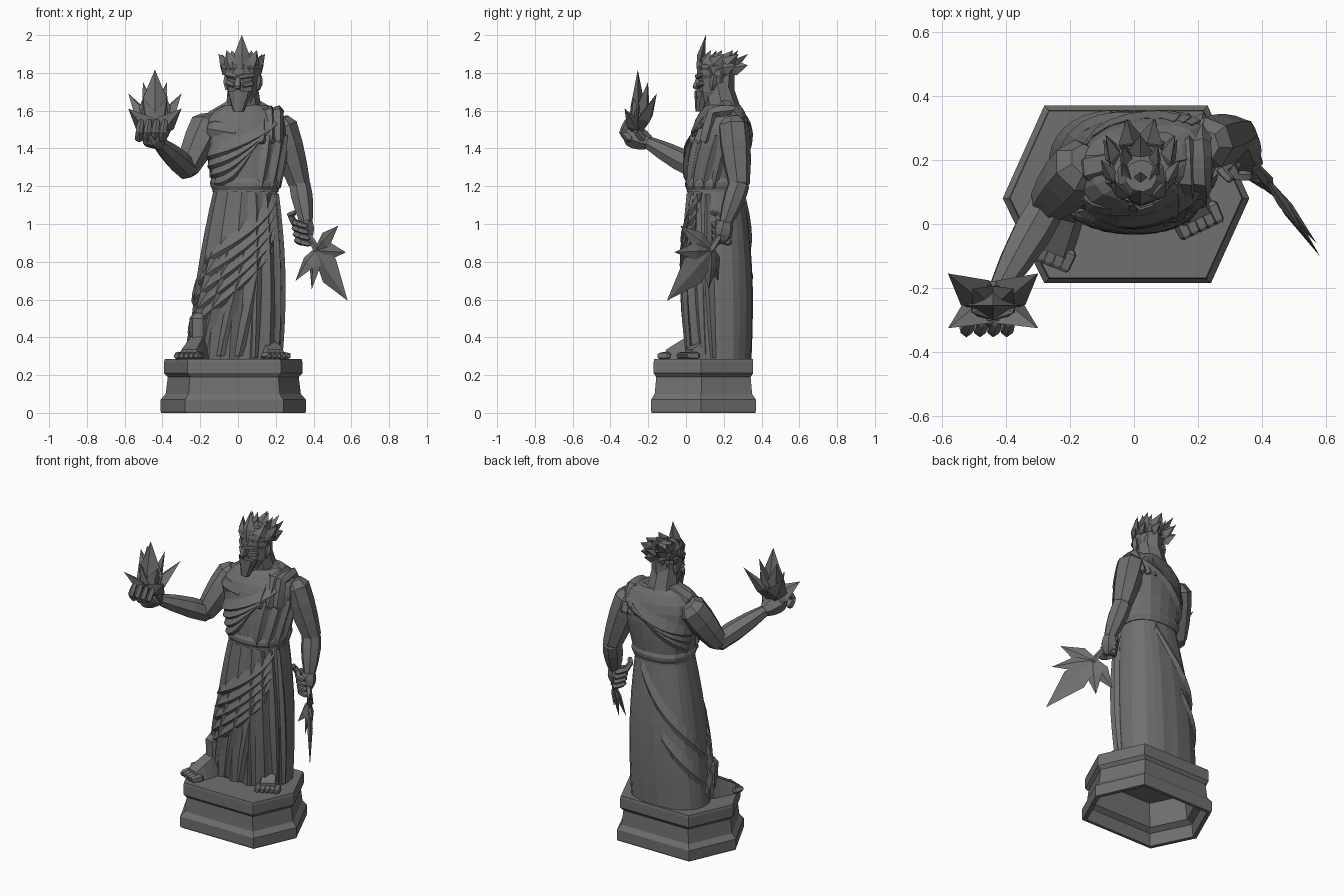
import bpy, bmesh
from math import sin, cos, pi, radians
from mathutils import Vector, Matrix

if "Cube" in bpy.data.objects:
    bpy.data.objects.remove(bpy.data.objects["Cube"])

stone = bpy.data.materials.new("dark_grey_stone")
stone.use_nodes = True
grey = (.16, .16, .16, 1)
stone.diffuse_color = grey
stone.node_tree.nodes["Principled BSDF"].inputs["Base Color"].default_value = grey


def build(name, rings):
    """Skin a list of equal-length rings of points into one flat-shaded object."""
    mesh_builder = bmesh.new()
    rows = [[mesh_builder.verts.new(point) for point in ring] for ring in rings]
    count = len(rows[0])
    for lower, upper in zip(rows, rows[1:]):
        for i in range(count):
            j = (i + 1) % count
            mesh_builder.faces.new((lower[i], lower[j], upper[j], upper[i]))
    mesh_builder.faces.new(rows[0][::-1])
    mesh_builder.faces.new(rows[-1])
    bmesh.ops.recalc_face_normals(mesh_builder, faces=mesh_builder.faces)
    mesh = bpy.data.meshes.new(name)
    mesh_builder.to_mesh(mesh)
    mesh_builder.free()
    mesh.materials.append(stone)
    part = bpy.data.objects.new(name, mesh)
    bpy.context.collection.objects.link(part)
    return part


def limb(name, joints, start_radius, end_radius, swell=0, sides=6):
    """Faceted tube through the joints; each stretch swells like a muscle."""
    joints = [Vector(joint) for joint in joints]
    path = []
    for k, (a, b) in enumerate(zip(joints, joints[1:])):
        for step in range(3):
            s = step / 3
            along = (k + s) / (len(joints) - 1)
            radius = start_radius + along * (end_radius - start_radius)
            path.append((a.lerp(b, s), radius * (1 + swell * sin(pi * s))))
    path.append((joints[-1], end_radius))
    # Rounded tips
    first = (joints[0] - joints[1]).normalized() * start_radius / 2
    last = (joints[-1] - joints[-2]).normalized() * end_radius / 2
    path = [(joints[0] + first, start_radius * .6)] + path + [(joints[-1] + last, end_radius * .6)]
    rings, across = [], first.orthogonal()
    for i, (centre, radius) in enumerate(path):
        tangent = (path[min(i + 1, len(path) - 1)][0] - path[max(i - 1, 0)][0]).normalized()
        across = (across - tangent * across.dot(tangent)).normalized()
        other = tangent.cross(across)
        turns = [2 * pi * k / sides for k in range(sides)]
        rings.append([centre + radius * (across * cos(turn) + other * sin(turn)) for turn in turns])
    return build(name, rings)


def leaf(name, base, tip, width, thick, facing):
    """Pointed blade with a diamond section; facing is the flat side's normal."""
    base, tip = Vector(base), Vector(tip)
    tangent = (tip - base).normalized()
    across = tangent.cross(Vector(facing)).normalized() * width
    normal = across.cross(tangent).normalized() * thick
    rings = []
    for along, size in ((0, .5), (.4, 1), (1, .01)):
        centre = base.lerp(tip, along)
        rings.append([centre + way * size for way in (across, normal, -across, -normal)])
    return build(name, rings)


def skirt(z):
    """Centre, half sizes and twist of the skirt at a height."""
    t = (z - .28) / .92
    return .06 * t - .02, .18 - .02 * t, .245 - .08 * t * t, .165 + .025 * sin(pi * t) - .02 * t, 0


def torso(z):
    """Centre, half sizes and twist of the torso at a height."""
    t = max(0, min(1, (z - 1.2) / .43))
    return (.04, .16 + .035 * t, (.175 + .07 * t) * (1 - .55 * t ** 8),
            (.155 + .02 * t) * (1 - t ** 4 / 2), .2 * t)


def on_body(outline, angle, z, out=0):
    """Point on the body at an angle in degrees; -90 is the front."""
    x, y, half_width, half_depth, twist = outline(z)
    c, s = cos(radians(angle)), sin(radians(angle))
    square = (abs(c) ** 2.5 + abs(s) ** 2.5) ** -.4
    sideways = (half_width * square + out) * c
    return Vector((x + sideways, y + (half_depth * square + out) * s + twist * sideways, z))


def fold(name, outline, start, end, spread, rise, high, sag=0):
    """Cloth ridge following the body between two (angle, height) ends."""
    rings = []
    for step in range(10):
        t = step / 9
        angle = start[0] + t * (end[0] - start[0])
        z = start[1] + t * (end[1] - start[1]) + sag * sin(pi * t)
        size = .6 + .4 * sin(pi * t)
        rings.append([on_body(outline, angle - spread * size, z - rise * size),
                      on_body(outline, angle, z - rise * size * .4, high * size),
                      on_body(outline, angle + spread * size, z + rise * size),
                      on_body(outline, angle, z, -.02)])
    return build(name, rings)


def oval(centre_y, z, half_width, half_depth, sides=10):
    """Level ring with a flat front edge."""
    turns = [2 * pi * (k + .5) / sides - pi / 2 for k in range(sides)]
    return [(half_width * cos(a), centre_y + half_depth * sin(a), z) for a in turns]


# Hollow six-sided pedestal, from the inner ceiling round the rim to the top
corners = [(-.28, .37), (.23, .37), (.36, .08), (.24, -.185), (-.28, -.185), (-.41, .08)]
middle = Vector((-.025, .09))
steps = [(.75, .25), (.8, .1), (.9, .08), (.92, 0), (.99, 0), (1, .01), (1, .07),
         (.93, .1), (.9, .19), (.95, .21), (.95, .27), (.94, .285)]
build("pedestal", [[(*middle.lerp(Vector(corner), scale), z) for corner in corners] for scale, z in steps])

# Skirt with pleats that deepen toward the hem in front
rings = []
for level in range(8):
    z = 1.2 - level * .132
    ring = []
    for k in range(30):
        angle = k * 12
        depth = max(.15, -sin(radians(angle))) * (.005 + .001 * level)
        ring.append(on_body(skirt, angle, z, depth * (-1) ** k))
    rings.append(ring)
build("skirt", rings)

# Broad diagonal swags falling from the left hip to the right shin
for k in range(5):
    fold(f"diagonal_fold_{k}", skirt, (-30 - 4 * k, 1.15 - k * .07), (-140 - k * 9, .82 - k * .11),
         3, .06, .024, -.02)

# Hanging pleats on the left leg, then hem pleats on the right
for k in range(4):
    fold(f"hanging_fold_{k}", skirt, (-18 * k - 18, 1.16), (-18 * k - 12, .29), 8, 0, .02)
    fold(f"hem_fold_{k}", skirt, (-22 * k - 65, .85), (-22 * k - 85, .3), 8, 0, .022)

# Wrapped edge rounding the back
for k in range(2):
    fold(f"back_wrap_{k}", skirt, (70 + 40 * k, 1.14 - .4 * k), (185, .6 - .18 * k), 3, .05, .018, -.03)

# Torso and waist roll
heights = [1.17, 1.22, 1.32, 1.42, 1.5, 1.55, 1.6, 1.63]
build("torso", [[on_body(torso, k * 20, z) for k in range(18)] for z in heights])
build("waist_roll", [[on_body(torso, k * 20, 1.18 + level * .02, .012 * sin(pi * level / 3))
                      for k in range(18)] for level in range(4)])

# Bare chest and neck muscles
limb("right_chest", [(-.13, .1, 1.5), (-.01, .085, 1.48)], .06, .06, .1, 8)
for side in (-1, 1):
    name = "left" if side > 0 else "right"
    limb(f"{name}_neck_muscle", [(.03 + side * .04, .2, 1.63), (.03 + side * .16, .2 + side * .03, 1.55)], .045, .055)
limb("neck", [(.03, .195, 1.6), (.025, .165, 1.74)], .095, .078, 0, 8)

# Sash crossing chest and back, bunched over the left shoulder
for k in range(4):
    fold(f"chest_sash_{k}", torso, (-42 - 8 * k, 1.55 - .02 * k), (-172 + 9 * k, 1.36 - .045 * k),
         3, .045, .025, -.04 - .012 * k)
    fold(f"side_drape_{k}", torso, (20 * k - 58, 1.47), (20 * k - 64, 1.19), 9, 0, .02)
for k in range(3):
    fold(f"back_sash_{k}", torso, (45 + 9 * k, 1.55), (178 - 4 * k, 1.36 - .05 * k), 3, .045, .016, -.02)
    x = .12 + .045 * k
    front = Vector((x, .04 + .03 * k, 1.44))
    back = Vector((x, .32, 1.46))
    limb(f"shoulder_drape_{k}", [front, (x, .14, 1.59), (x, .25, 1.6), back], .032, .03, .1, 5)

# Raised right arm with a cupped hand
elbow, wrist, knuckles = Vector((-.27, .06, 1.29)), Vector((-.42, -.2, 1.43)), Vector((-.46, -.29, 1.47))
limb("right_upper_arm", [(-.165, .18, 1.52), elbow], .092, .062, .12, 7)
limb("right_forearm", [elbow, wrist], .06, .035, .25, 7)
limb("right_palm", [wrist, knuckles], .04, .06, .2)
for k in range(4):
    base = knuckles + Vector((.042 * k - .063, -.01, -.02))
    bend = base + Vector((0, -.035, .035))
    limb(f"right_finger_{k}", [base, bend, bend + Vector((.01, .025, .06))], .023, .015, .1, 5)
limb("right_thumb", [(-.4, -.23, 1.45), (-.375, -.26, 1.49), (-.39, -.28, 1.53)], .022, .013, 0, 5)

# Leafy flame in the right hand: one tall leaf, then outer and inner corner leaves
root = Vector((-.44, -.255, 1.48))
leaf("flame_centre", root, root + Vector((0, 0, .335)), .085, .04, (0, -1, 0))
for tier, reach, lift in (("outer", 1, .17), ("inner", .45, .23)):
    for side in (-1, 1):
        for depth in (-1, 1):
            spread = Vector((side * .14 * reach, depth * .085 * reach + .015, lift + .04 * depth))
            leaf(f"flame_{tier}_leaf", root, root + spread, .06, .035, (side, depth, .5))

# Lowered left arm with a closed hand
elbow, wrist, knuckles = Vector((.325, .28, 1.21)), Vector((.36, .21, 1.01)), Vector((.35, .19, .92))
limb("left_upper_arm", [(.23, .25, 1.52), elbow], .084, .058, .12, 7)
limb("left_forearm", [elbow, wrist], .058, .036, .2, 7)
limb("left_palm", [wrist, knuckles], .038, .038, .3)
for k in range(4):
    base = Vector((.33 + .006 * k, .23, 1 - .032 * k))
    limb(f"left_finger_{k}", [base, base + Vector((-.035, -.04, .01)), base + Vector((-.01, -.08, 0)),
                              base + Vector((.03, -.08, -.01))], .02, .015, .1, 5)
limb("left_thumb", [(.3, .19, 1), (.275, .165, 1.05), (.3, .14, 1.06)], .02, .014, 0, 5)

# Five-pointed leaf blade hanging from the left hand
hub = Vector((.42, .13, .86))
limb("blade_stem", [(.34, .22, 1), hub], .012, .02, 0, 5)
for k, tip in enumerate([(.58, -.1, .595), (.53, -.03, .99), (.57, -.06, .85), (.305, .17, .7), (.39, .12, .655)]):
    leaf(f"blade_leaf_{k}", hub, tip, .05 if k else .085, .016, (.82, .58, 0))

# Head and beard, built facing forward
head = [
    build("head", [oval(0, z, size, size) for z, size in
                   ((1.64, .06), (1.7, .08), (1.77, .083), (1.79, .093), (1.84, .09), (1.89, .05))]),
    build("beard", [oval(-.08 + .03 * t, 1.595 + .11 * t, .028 + .042 * t, .022 + .035 * t)
                    for t in (0, .25, .7, 1)]),
    limb("nape_hair", [(0, .05, 1.82), (0, .04, 1.66)], .06, .065),
    limb("nose", [(0, -.08, 1.79), (0, -.1, 1.725)], .012, .022, 0, 4),
    build("crown_band", [oval(.01, 1.81 + .016 * k, .09 + .013 * sin(pi * k / 3), .1) for k in range(4)]),
]
for side in (-1, 1):
    head += [
        limb("brow", [(side * .01, -.09, 1.78), (side * .075, -.05, 1.79)], .015, .012, .2, 5),
        limb("cheek", [(side * .03, -.08, 1.735), (side * .065, -.05, 1.745)], .014, .018, 0, 5),
        limb("moustache", [(0, -.09, 1.705), (side * .045, -.08, 1.67)], .016, .01, 0, 4),
        limb("ear", [(side * .085, .01, 1.715), (side * .09, .02, 1.785)], .012, .012, .7, 5),
    ]

# Turn the head toward the raised hand
for part in head:
    part.data.transform(Matrix.Translation((.022, .15, 0)) @ Matrix.Rotation(radians(-14), 4, "Z"))

# Tiers of crown leaves sweeping back, tallest in front
for tier, count, top, reach in (("upper", 9, 1.9, 1), ("lower", 8, 1.84, 1), ("inner", 6, 1.92, .5)):
    for k in range(count):
        turn = 2 * pi * (k + (tier == "lower") / 2) / count - pi / 2
        outward = Vector((cos(turn), sin(turn), 0))
        base = Vector((.02, .145, 1.82)) + outward * .08 * reach
        tip = Vector((.02 + .125 * cos(turn) * reach, .22 + .115 * sin(turn) * reach, top))
        if tier == "upper":
            tip.z += .1 * max(0, -sin(turn)) ** 6
        leaf(f"crown_{tier}_leaf_{k}", base, tip, .042, .022, outward + Vector((0, 0, .2)))

# Feet, toes and shins
ground = Vector((0, 0, .28))
for name, heel, toe in (("right", (-.2, .06, 0), (-.26, -.09, 0)), ("left", (.14, .14, 0), (.2, .015, 0))):
    heel, toe = Vector(heel) + ground, Vector(toe) + ground
    ahead = (toe - heel).normalized()
    across = Vector((-ahead.y, ahead.x, 0))
    rings = []
    for k in range(4):
        t = k / 3
        centre = heel.lerp(toe, t)
        wide = across * (.055 + .015 * t)
        arch = Vector((0, 0, .15 - .095 * t))
        rings.append([centre + wide, centre + wide * .6 + arch, centre - wide * .6 + arch, centre - wide])
    build(f"{name}_foot", rings)
    for k in range(5):
        base = toe + across * (k - 2) * .028 + Vector((0, 0, .022))
        limb(f"{name}_toe_{k}", [base - ahead * .02, base + ahead * .03], .024, .02, 0, 5)
    limb(f"{name}_shin", [heel + Vector((0, 0, .07)), heel + Vector((0, 0, .22))], .055, .06)
